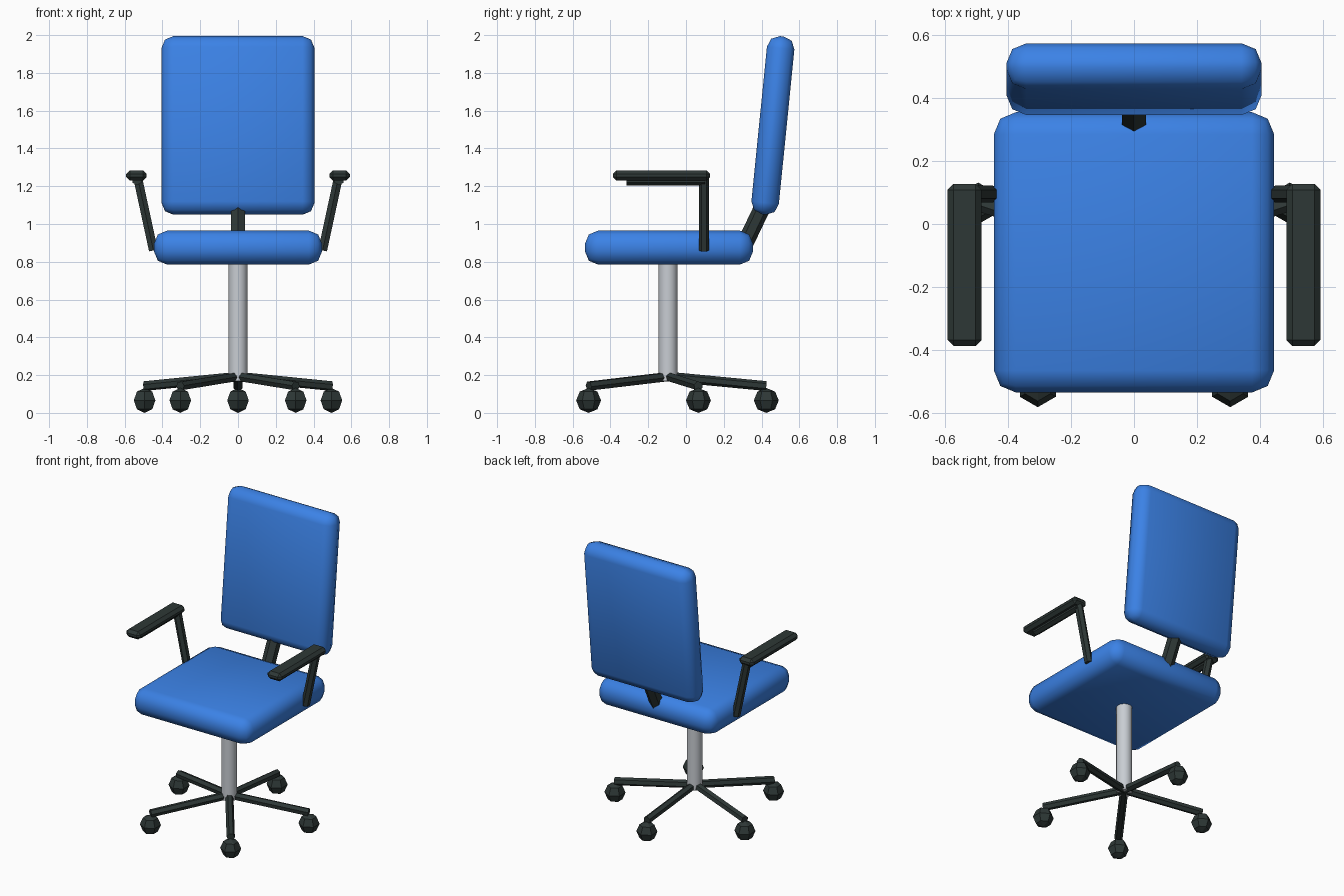
import bpy
import bmesh
import math
from mathutils import Vector, Matrix

cube = bpy.data.objects.get("Cube")
if cube:
    bpy.data.objects.remove(cube, do_unlink=True)


def material(name, colour):
    mat = bpy.data.materials.new(name)
    mat.use_nodes = True
    rgba = (*colour, 1)
    mat.diffuse_color = rgba
    mat.node_tree.nodes["Principled BSDF"].inputs["Base Color"].default_value = rgba
    return mat


BLUE = material("blue fabric", (0.044, 0.223, 0.79))
DARK = material("dark plastic", (0.027, 0.039, 0.037))
METAL = material("light metal", (0.58, 0.61, 0.65))


def add_object(name, bm, mat, matrix):
    mesh = bpy.data.meshes.new(name)
    bm.to_mesh(mesh)
    bm.free()
    mesh.materials.append(mat)
    obj = bpy.data.objects.new(name, mesh)
    obj.matrix_world = matrix
    bpy.context.collection.objects.link(obj)
    return obj


def smooth(obj, degrees):
    bpy.ops.object.select_all(action="DESELECT")
    obj.select_set(True)
    bpy.context.view_layer.objects.active = obj
    bpy.ops.object.shade_smooth_by_angle(angle=math.radians(degrees))


def rounded_box(name, centre, size, radius, segments, mat, tilt=0):
    bm = bmesh.new()
    bmesh.ops.create_cube(bm, size=1, matrix=Matrix.Diagonal((*size, 1)))
    bmesh.ops.bevel(bm, geom=bm.edges[:], offset=radius, segments=segments,
                    profile=0.5, affect="EDGES")
    matrix = Matrix.Translation(centre) @ Matrix.Rotation(tilt, 4, "X")
    return add_object(name, bm, mat, matrix)


def rod(name, start, end, radius, mat, sides=6):
    start, end = Vector(start), Vector(end)
    axis = end - start
    bm = bmesh.new()
    bmesh.ops.create_cone(bm, cap_ends=True, segments=sides, radius1=radius,
                          radius2=radius, depth=axis.length)
    turn = Vector((0, 0, 1)).rotation_difference(axis).to_matrix().to_4x4()
    return add_object(name, bm, mat, Matrix.Translation((start + end) / 2) @ turn)


# Cushions
seat = rounded_box("seat", (0, -0.09, 0.875), (0.89, 0.89, 0.18), 0.07, 2, BLUE)
backrest = rounded_box("backrest", (0, 0.46, 1.522), (0.81, 0.146, 0.948),
                       0.063, 2, BLUE, tilt=-0.1)
for cushion in (seat, backrest):
    smooth(cushion, 60)

# Backrest support and seat column
rod("back_support", (0, 0.3, 0.87), (0, 0.41, 1.1), 0.044, DARK)
smooth(rod("seat_column", (0, -0.095, 0.17), (0, -0.095, 0.83), 0.05, METAL, 24), 40)

# Armrests, mirrored
for side, s in (("left", 1), ("right", -1)):
    rod(side + "_arm_post", (s * 0.448, 0.095, 0.86), (s * 0.53, 0.095, 1.24),
        0.027, DARK)
    rod(side + "_arm_bar", (s * 0.535, 0.1, 1.232), (s * 0.535, -0.315, 1.232),
        0.027, DARK)
    rounded_box(side + "_arm_pad", (s * 0.538, -0.13, 1.257), (0.108, 0.515, 0.054),
                0.019, 1, DARK)

# Five-spoke base with faceted wheels
HUB = Vector((0, -0.095, 0.192))
REACH = 0.52
for i in range(5):
    a = math.radians(90 + i * 72)
    out = Vector((math.cos(a), math.sin(a), 0)) * REACH
    rod(f"base_leg_{i + 1}", HUB, HUB + out - Vector((0, 0, 0.05)), 0.026, DARK)
    bm = bmesh.new()
    bmesh.ops.create_uvsphere(bm, u_segments=6, v_segments=4, radius=0.066)
    spot = HUB + out
    spot.z = 0.066
    add_object(f"wheel_{i + 1}", bm, DARK, Matrix.Translation(spot))
